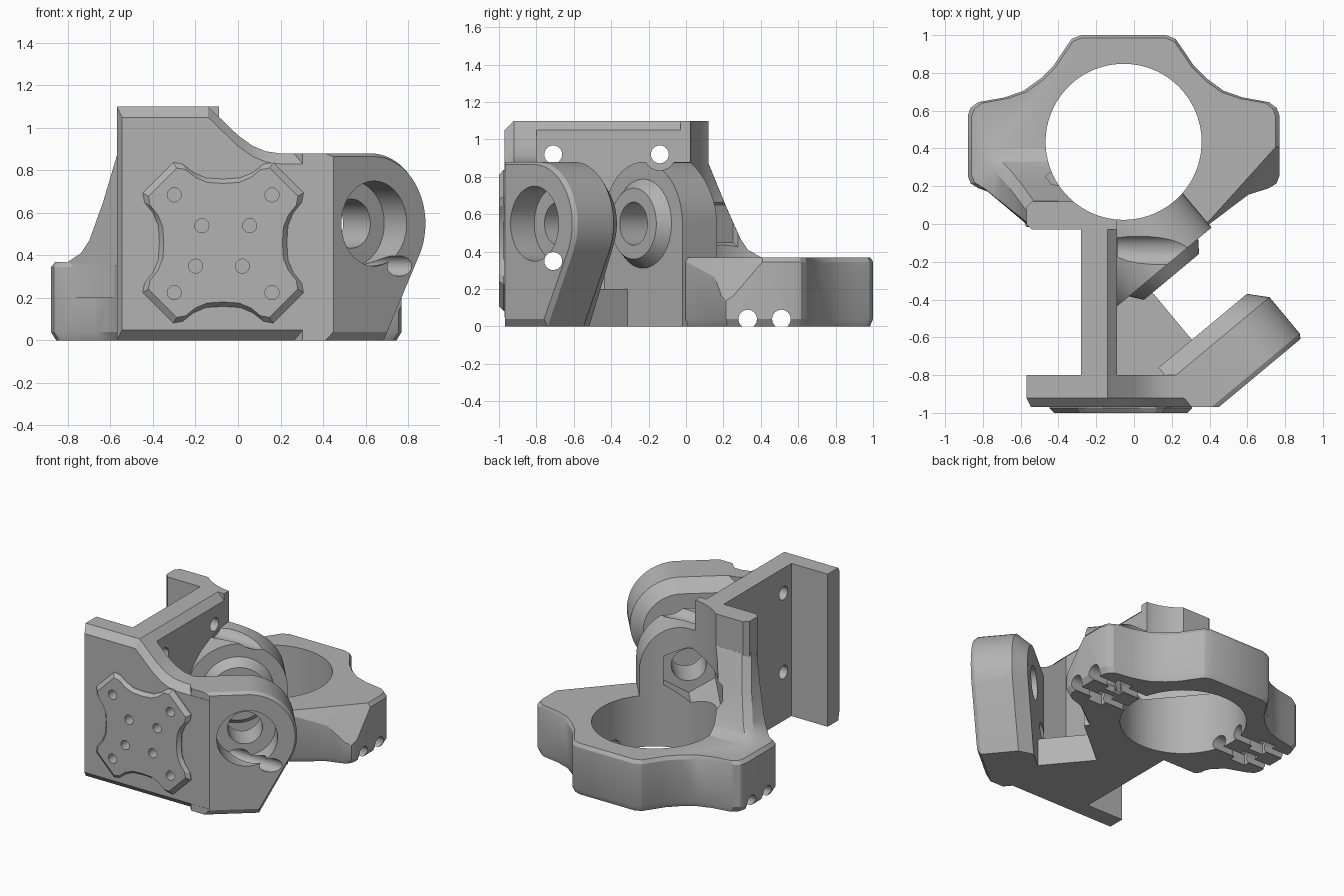
import bpy, bmesh, math
from mathutils import Vector, Matrix

if "Cube" in bpy.data.objects:
    bpy.data.objects.remove(bpy.data.objects["Cube"], do_unlink=True)

grey = bpy.data.materials.new("light_grey")
grey.use_nodes = True
grey.diffuse_color = (0.45, 0.45, 0.45, 1)
grey.node_tree.nodes["Principled BSDF"].inputs["Base Color"].default_value = (0.45, 0.45, 0.45, 1)

# Slanted pivot axis: N points out of the arm, D runs along the arm
N = Vector((0.64, -0.768, 0))
D = Vector((0.768, 0.64, 0))
PIVOT_Z = 0.55
RING = Vector((-0.055, 0.435))


def pivot(n, d=0, z=PIVOT_Z):
    return Vector((0.64, -0.81, z)) + (n - 1.025) * N + d * D


def make(name, bm):
    bmesh.ops.recalc_face_normals(bm, faces=bm.faces)
    mesh = bpy.data.meshes.new(name)
    bm.to_mesh(mesh)
    bm.free()
    obj = bpy.data.objects.new(name, mesh)
    bpy.context.collection.objects.link(obj)
    mesh.materials.append(grey)
    return obj


def loft(name, sections, cut=None):
    """Skin equal-length loops; cut = (point, outward normal) trims a side."""
    bm = bmesh.new()
    loops = [[bm.verts.new(p) for p in s] for s in sections]
    for a, b in zip(loops, loops[1:]):
        for i in range(len(a)):
            j = (i + 1) % len(a)
            bm.faces.new((a[i], a[j], b[j], b[i]))
    bm.faces.new(loops[0])
    bm.faces.new(loops[-1])
    bmesh.ops.recalc_face_normals(bm, faces=bm.faces)
    if cut:
        geom = bm.verts[:] + bm.edges[:] + bm.faces[:]
        bmesh.ops.bisect_plane(bm, geom=geom, plane_co=cut[0], plane_no=cut[1], clear_outer=True)
        bmesh.ops.holes_fill(bm, edges=[e for e in bm.edges if e.is_boundary])
    return make(name, bm)


def prism(name, outline, z0, z1):
    return loft(name, [[(x, y, z) for x, y in outline] for z in (z0, z1)])


def cylinder(name, start, end, r1, r2=None, sides=48):
    start, end = Vector(start), Vector(end)
    axis = end - start
    mat = Matrix.Translation((start + end) / 2) @ axis.to_track_quat("Z", "Y").to_matrix().to_4x4()
    bm = bmesh.new()
    bmesh.ops.create_cone(bm, cap_ends=True, segments=sides, radius1=r1,
                          radius2=r1 if r2 is None else r2, depth=axis.length, matrix=mat)
    return make(name, bm)


def combine(body, other, operation):
    mod = body.modifiers.new("combine", "BOOLEAN")
    mod.operation, mod.solver, mod.object = operation, "EXACT", other
    bpy.context.view_layer.objects.active = body
    bpy.ops.object.modifier_apply(modifier=mod.name)
    bpy.data.objects.remove(other, do_unlink=True)


def arc(r, a0, a1, steps=24):
    angles = [math.radians(a0 + (a1 - a0) * i / steps) for i in range(steps + 1)]
    return [(r * math.cos(a), PIVOT_Z + r * math.sin(a)) for a in angles]


# Front plate with swept shoulder and chamfered front edges
shoulder = [(0.45, 0.88), (0.2, 0.88), (0.13, 0.89), (0.07, 0.915), (0, 0.965), (-0.14, 1.1), (-0.57, 1.1)]
def plate(y, inset):
    pts = [(-0.57 + inset / 2, y, inset), (0.45, y, inset)]
    return pts + [(max(x, -0.57 + inset / 2), y, z - inset) for x, z in shoulder]
body = loft("bracket_body", [plate(-0.97, 0.05), plate(-0.92, 0), plate(-0.8, 0)])

# Mounting wall and its back flange
wall = [(-0.28, 0), (-0.09, 0), (-0.09, 1.05), (-0.14, 1.1), (-0.28, 1.1)]
parts = [loft("wall", [[(x, y, z) for x, z in wall] for y in (-0.9, 0)])]
parts.append(prism("back_flange", [(-0.57, 0), (-0.54, -0.03), (-0.09, -0.03), (-0.09, 0.03),
                                   (-0.3, 0.12), (-0.54, 0.12), (-0.57, 0.09)], 0, 1.1))

# Clamp ring with lobes: right-hand outline, mirrored for the left
lobe = [(0.225, 0.565), (0.275, 0.545), (0.32, 0.48), (0.37, 0.405), (0.44, 0.335), (0.53, 0.27),
        (0.63, 0.235), (0.77, 0.21), (0.81, 0.18), (0.825, 0.14), (0.825, -0.18), (0.81, -0.22), (0.77, -0.245)]
right = lobe + [(0.66, -0.28), (0.455, -0.435)]
left = [(-x, y) for x, y in lobe] + [(-0.62, -0.30), (-0.55, -0.37), (-0.515, -0.45)]
face = [pivot(0.26, -0.3).xy - RING]
outline = right + face + [(-0.1, -0.46)] + left[::-1]
ring = [[(RING.x + x * s, RING.y + y * s, z) for x, y in outline]
        for z, s in ((0, 0.97), (0.04, 1), (0.345, 1), (0.37, 0.975))]
parts.append(loft("clamp_ring", ring, ((0.77, 0.43, 0.37), (0.171, -0.154, 0.132))))

# Flared web from the back flange down to the ring
web = []
for z, x, y in ((0.2, -0.82, 0.42), (0.37, -0.80, 0.40), (0.41, -0.74, 0.33),
                (0.47, -0.70, 0.29), (0.65, -0.635, 0.21), (0.87, -0.57, 0.12)):
    corner = 0.01 + (-0.57 - x) * 0.8
    web.append([(-0.57, 0, z), (x, corner, z), (x, max(corner + 0.02, y - 0.05), z),
                (x + 0.04, y + 0.001, z), (-0.3, y, z), (-0.28, -0.01, z)])
parts.append(loft("flange_web", web))

# Hinge boss, arched over the pivot axis, with a raised conical seat
arch = [(-0.33, 0), (0.33, 0)] + arc(0.33, 0, 180)
parts.append(loft("hinge_boss", [[pivot(n, d, z) for d, z in arch] for n in (-0.3, 0.27)],
                  ((-0.2, 0, 0), (-1, 0, 0))))
parts.append(cylinder("boss_seat", pivot(0.2), pivot(0.335), 0.29, 0.19))

# Angled arm with rounded end
def arm(n, r, foot, base):
    pts = [(-0.36, base), (foot, base)] + arc(r, -25, 90) + [(-0.36, PIVOT_Z + r)]
    return [pivot(n, d, z) for d, z in pts]
parts.append(loft("arm", [arm(1.025, 0.315, 0.08, 0.04), arm(1.0, 0.33, 0.08, 0),
                          arm(0.75, 0.33, 0.08, 0), arm(0.66, 0.25, 0.02, 0)],
                  ((0, -0.969, 0), (0, -1, 0))))

# Low floor bridging boss, wall and arm
floor = [pivot(0.2, -0.13).xy, pivot(0.75, -0.13).xy, Vector((0.1, -0.9)),
         Vector((-0.2, -0.9)), Vector((-0.2, -0.3))]
parts.append(prism("floor_bridge", floor, 0, 0.2))

# Lobed front pad
quarter = [(0.3, 0), (0.305, 0.08), (0.33, 0.14), (0.37, 0.19), (0.378, 0.235),
           (0.235, 0.378), (0.19, 0.37), (0.14, 0.33), (0.08, 0.305)]
pad = []
for q in range(4):
    c, s = round(math.cos(q * math.pi / 2)), round(math.sin(q * math.pi / 2))
    pad += [(c * x - s * z, s * x + c * z) for x, z in quarter]
parts.append(loft("front_pad", [[(-0.07 + x * k, y, 0.46 + z * k) for x, z in pad]
                                for y, k in ((-1, 0.93), (-0.975, 1), (-0.94, 1))]))
for part in parts:
    combine(body, part, "UNION")

# Clamp bore, pivot bolt hole, counterbore and hexagonal nut pocket
cuts = [cylinder("bore", (*RING, -0.1), (*RING, 1.3), 0.413, sides=96),
        cylinder("bolt_hole", pivot(-0.3), pivot(1.2), 0.115),
        cylinder("counterbore", pivot(0.86), pivot(1.2), 0.2),
        cylinder("nut_pocket", pivot(-0.5), pivot(0.1), 0.2, sides=6)]

# Wall screw holes and their clearance
for y, z, end in ((-0.71, 0.92, 0.2), (-0.14, 0.92, 1), (-0.71, 0.35, 1.2), (-0.14, 0.35, -0.05)):
    cuts.append(cylinder("screw_hole", (-0.4, y, z), (end, y, z), 0.048, sides=24))
cuts.append(cylinder("screw_clearance", (-0.088, -0.14, 0.92), (0.8, -0.14, 0.92), 0.085))

# Screw channels and nut traps under the ring
for y in (0.33, 0.51):
    cuts.append(cylinder("ring_channel", (-1.2, y, 0.04), (1.2, y, 0.04), 0.05, sides=16))
    for side in (-1, 1):
        a, b = (RING.x + side * t for t in (0.55, 0.67))
        cuts.append(cylinder("nut_trap", (a, y, 0.035), (b, y, 0.035), 0.08, sides=6))

# Pad screw holes
pad_holes = [(x, z) for x in (-0.3, 0.16) for z in (0.225, 0.685)]
pad_holes += [(-0.17, 0.54), (0.055, 0.54), (-0.2, 0.35), (0.02, 0.35)]
for x, z in pad_holes:
    cuts.append(cylinder("pad_hole", (x, -1.1, z), (x, -0.9, z), 0.033, sides=20))
for cut in cuts:
    combine(body, cut, "DIFFERENCE")

# Smooth the rounded faces, keep the edges crisp
body.data.materials.clear()
body.data.materials.append(grey)
for poly in body.data.polygons:
    poly.material_index = 0
bpy.ops.object.select_all(action="DESELECT")
body.select_set(True)
bpy.context.view_layer.objects.active = body
bpy.ops.object.shade_smooth_by_angle(angle=math.radians(25))
